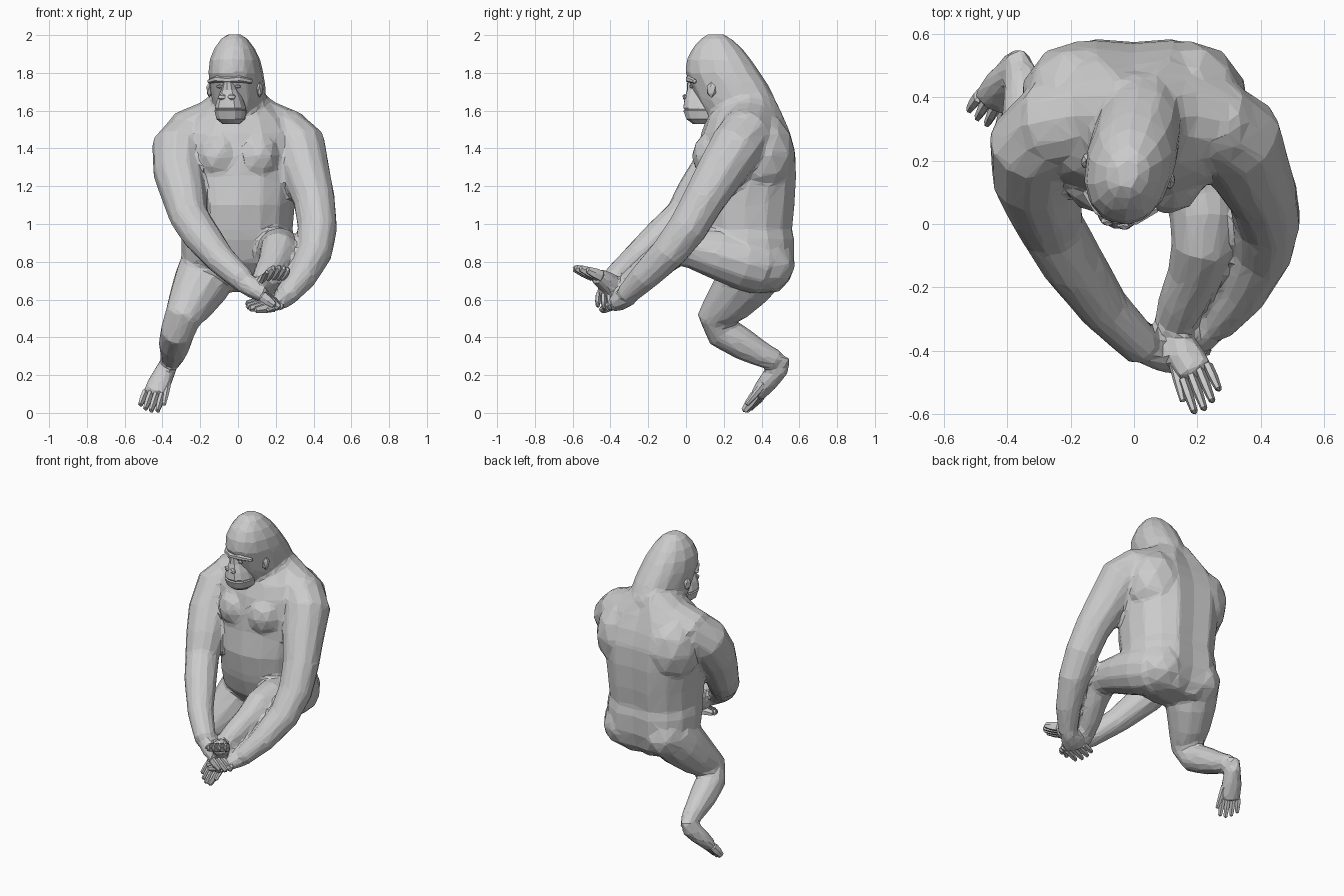
import bpy, bmesh
from math import cos, sin, pi, radians
from mathutils import Vector, Matrix


def finish(name, bm, mat=None):
    bmesh.ops.recalc_face_normals(bm, faces=bm.faces)
    me = bpy.data.meshes.new(name)
    bm.to_mesh(me)
    bm.free()
    ob = bpy.data.objects.new(name, me)
    bpy.context.collection.objects.link(ob)
    if mat:
        me.transform(mat)
    return ob


def skin(name, rings, tips, mat=None):
    """Bridge rings of points and close both ends with a pointed fan."""
    bm = bmesh.new()
    vs = [[bm.verts.new(p) for p in r] for r in rings]
    n = len(vs[0])
    for a, b in zip(vs, vs[1:]):
        for i in range(n):
            j = (i + 1) % n
            bm.faces.new((a[i], a[j], b[j], b[i]))
    for ring, tip in ((vs[0], tips[0]), (vs[-1], tips[1])):
        t = bm.verts.new(tip)
        for i in range(n):
            bm.faces.new((ring[i], ring[(i + 1) % n], t))
    return finish(name, bm, mat)


def tube(name, pts, side=(1, 0, 0), n=10, mat=None):
    """Limb along points (x, y, z, half width, half depth)."""
    c = [Vector(p[:3]) for p in pts]
    rings = []
    for i, p in enumerate(pts):
        t = (c[min(i + 1, len(c) - 1)] - c[max(i - 1, 0)]).normalized()
        s = Vector(side)
        s = (s - t * s.dot(t)).normalized()
        u = t.cross(s)
        ra, rb = p[3], p[-1]
        rings.append([c[i] + s * ra * cos(2 * pi * k / n) + u * rb * sin(2 * pi * k / n)
                      for k in range(n)])
    e0 = c[0] - (c[1] - c[0]).normalized() * pts[0][-1] * 0.5
    e1 = c[-1] + (c[-1] - c[-2]).normalized() * pts[-1][-1] * 0.5
    return skin(name, rings, (e0, e1), mat)


def stack(name, levels, n=16, power=2.0, groove=0.0, mat=None):
    """Horizontal sections (z, front y, back y, half width)."""
    rings = []
    for z, f, b, w in levels:
        ring = []
        for k in range(n):
            a = 2 * pi * k / n
            ca, sa = cos(a), sin(a)
            x = w * abs(ca) ** (2 / power) * (1 if ca > 0 else -1)
            y = (f + b) / 2 + (b - f) / 2 * abs(sa) ** (2 / power) * (1 if sa > 0 else -1)
            if k == n // 4:
                y -= groove
            ring.append(Vector((x, y, z)))
        rings.append(ring)
    ends = [Vector((0, (l[1] + l[2]) / 2, l[0])) for l in (levels[0], levels[-1])]
    return skin(name, rings, ends, mat)


def blob(name, loc, size, mat=None, sub=2):
    bm = bmesh.new()
    bmesh.ops.create_icosphere(bm, subdivisions=sub, radius=1)
    bmesh.ops.transform(bm, matrix=Matrix.LocRotScale(Vector(loc), None, Vector(size)), verts=bm.verts)
    return finish(name, bm, mat)


def extremity(name, root, knuckle, tip, side, width, thick, thumb):
    """Palm or sole with four digits and a splayed thumb or big toe."""
    r, k, t = Vector(root), Vector(knuckle), Vector(tip)
    s = Vector(side)
    d = (k - r).normalized()
    s = (s - d * s.dot(d)).normalized()
    m = r.lerp(k, 0.55)
    tube(name + "_palm", [(*r, width * 0.75, thick * 1.3), (*m, width, thick * 1.2),
                          (*k, width, thick * 0.9)], s)
    for i in range(4):
        o = s * width * (i - 1.5) * 0.5
        reach = (1.0, 1.08, 1.0, 0.8)[i if thumb < 0 else 3 - i]
        a, e = k + o, k + o * 1.1 + (t - k) * reach
        w = width * 0.26
        tube(f"{name}_digit_{i + 1}", [(*a, w, thick * 0.65), (*a.lerp(e, 0.5), w, thick * 0.6),
                                       (*e, w * 0.7, thick * 0.4)], s, 6)
    a = r.lerp(k, 0.6) + s * thumb * width * 0.7
    e = a + s * thumb * width * 0.5 + (t - r) * 0.45
    tube(name + "_thumb", [(*a, width * 0.32), (*a.lerp(e, 0.5), width * 0.27), (*e, width * 0.17)], s, 6)


def fuse(name, parts):
    """Merge overlapping parts into one faceted skin."""
    bm = bmesh.new()
    for ob in parts:
        bm.from_mesh(ob.data)
        bpy.data.objects.remove(ob)
    body = finish(name, bm)
    rm = body.modifiers.new("merge", 'REMESH')
    rm.mode, rm.voxel_size = 'VOXEL', 0.013
    sm = body.modifiers.new("soften", 'SMOOTH')
    sm.factor, sm.iterations = 0.5, 6
    dc = body.modifiers.new("facets", 'DECIMATE')
    dc.ratio = 0.045


# Torso with spine groove
stack("torso", [(0.64, 0.33, 0.50, 0.15), (0.70, 0.19, 0.56, 0.25), (0.80, 0.10, 0.59, 0.30),
                (0.92, 0.06, 0.592, 0.30), (0.97, 0.05, 0.58, 0.29), (1.10, 0.03, 0.595, 0.30),
                (1.25, 0.05, 0.603, 0.315), (1.38, 0.06, 0.598, 0.33), (1.48, 0.08, 0.57, 0.32),
                (1.56, 0.11, 0.535, 0.27), (1.63, 0.15, 0.50, 0.18), (1.70, 0.16, 0.46, 0.12)],
      16, 2.15, 0.03)
for s, tag in ((-1, "right"), (1, "left")):
    blob("chest_" + tag, (s * 0.105, 0.15, 1.36), (0.12, 0.12, 0.135))
    blob("buttock_" + tag, (s * 0.14, 0.405, 0.785), (0.155, 0.175, 0.155))
    blob("shoulder_blade_" + tag, (s * 0.17, 0.39, 1.37), (0.19, 0.19, 0.23))
    # Slope from neck to shoulder
    tube("trapezius_" + tag, [(0, 0.34, 1.64, 0.14, 0.12), (s * 0.14, 0.34, 1.55, 0.14, 0.11),
                              (s * 0.28, 0.31, 1.47, 0.14, 0.13)], (0, 1, 0), 12)

# Head, turned a little to one side
pivot = Vector((0, 0.24, 0))
turn = Matrix.Translation(pivot) @ Matrix.Rotation(radians(-14), 4, 'Z') @ Matrix.Translation(-pivot)
stack("skull", [(1.56, 0.11, 0.50, 0.12), (1.65, 0.06, 0.48, 0.138), (1.74, 0.02, 0.435, 0.14),
                (1.80, -0.008, 0.395, 0.14), (1.87, 0.0, 0.345, 0.13), (1.93, 0.03, 0.295, 0.105),
                (1.98, 0.075, 0.24, 0.07), (2.005, 0.11, 0.20, 0.035)], 14, 2.2, 0, turn)
stack("muzzle", [(1.53, 0.03, 0.14, 0.045), (1.555, -0.005, 0.17, 0.075), (1.60, -0.022, 0.18, 0.085),
                 (1.606, -0.015, 0.18, 0.08), (1.615, -0.022, 0.18, 0.082), (1.66, -0.016, 0.16, 0.068),
                 (1.71, -0.002, 0.14, 0.045), (1.76, 0.0, 0.13, 0.028)], 12, 2.3, 0, turn)
tube("brow", [(-0.115, 0.07, 1.755, 0.012), (-0.06, 0.022, 1.768, 0.018), (0, 0.008, 1.762, 0.015),
              (0.06, 0.022, 1.768, 0.018), (0.115, 0.07, 1.755, 0.012)], (0, 0, 1), 6, turn)
for s, tag in ((-1, "right"), (1, "left")):
    blob("eye_" + tag, (s * 0.05, 0.034, 1.728), (0.018, 0.012, 0.01), turn, 1)
    blob("nostril_" + tag, (s * 0.026, -0.006, 1.672), (0.024, 0.014, 0.018), turn, 1)
    blob("ear_" + tag, (s * 0.137, 0.165, 1.71), (0.016, 0.028, 0.042), turn, 1)

# Arms, reaching forward to clasp the raised foot
tube("right_arm", [(-0.17, 0.36, 1.46, 0.13), (-0.26, 0.30, 1.46, 0.145), (-0.315, 0.25, 1.40, 0.145),
                   (-0.315, 0.15, 1.27, 0.135), (-0.285, 0.06, 1.15, 0.12), (-0.26, -0.01, 1.04, 0.105),
                   (-0.195, -0.12, 0.94, 0.10), (-0.09, -0.27, 0.81, 0.08), (0.03, -0.39, 0.70, 0.066)],
     (1, 0.5, 0), 12)
tube("left_arm", [(0.17, 0.36, 1.46, 0.13), (0.26, 0.31, 1.47, 0.145), (0.325, 0.27, 1.41, 0.145),
                  (0.36, 0.18, 1.27, 0.13), (0.405, 0.09, 1.12, 0.112), (0.42, 0.01, 0.98, 0.106),
                  (0.405, -0.09, 0.85, 0.095), (0.34, -0.22, 0.72, 0.078), (0.26, -0.32, 0.62, 0.058)],
     (1, -0.4, 0), 12)
extremity("right_hand", (0.02, -0.39, 0.70), (0.14, -0.42, 0.62), (0.22, -0.42, 0.56),
          (0.2, -0.9, -0.3), 0.06, 0.046, -1)
extremity("left_hand", (0.26, -0.31, 0.62), (0.16, -0.37, 0.575), (0.06, -0.40, 0.56),
          (0.4, -0.8, -0.3), 0.07, 0.045, 1)

# Kneeling leg
tube("right_leg", [(-0.15, 0.38, 0.78, 0.16), (-0.19, 0.31, 0.69, 0.155), (-0.245, 0.23, 0.59, 0.128),
                   (-0.295, 0.155, 0.50, 0.098), (-0.32, 0.19, 0.43, 0.092), (-0.335, 0.30, 0.365, 0.085),
                   (-0.345, 0.40, 0.31, 0.068), (-0.355, 0.48, 0.275, 0.055)], (1, 0, 0), 12)
extremity("right_foot", (-0.37, 0.50, 0.25), (-0.445, 0.385, 0.10), (-0.475, 0.33, 0.02),
          (1, -0.3, 0), 0.065, 0.045, 1)
blob("right_heel", (-0.365, 0.50, 0.27), (0.055, 0.06, 0.045), None, 1)

# Raised leg
tube("left_leg", [(0.16, 0.40, 0.775, 0.15), (0.19, 0.30, 0.80, 0.15), (0.21, 0.16, 0.84, 0.132),
                  (0.22, 0.02, 0.875, 0.108), (0.215, -0.07, 0.865, 0.098), (0.19, -0.16, 0.79, 0.086),
                  (0.15, -0.25, 0.72, 0.076), (0.115, -0.34, 0.65, 0.058)], (1, 0, 0), 12)
extremity("left_foot", (0.12, -0.35, 0.65), (0.195, -0.47, 0.725), (0.232, -0.565, 0.765),
          (1, 0.4, 0.1), 0.06, 0.048, -1)
blob("left_heel", (0.115, -0.34, 0.63), (0.055, 0.055, 0.05), None, 1)

# One continuous skin for the large forms; digits and face details stay separate
small = ("digit", "thumb", "eye", "nostril", "brow", "ear_", "muzzle")
fuse("body", [o for o in bpy.data.objects if not any(w in o.name for w in small)])
